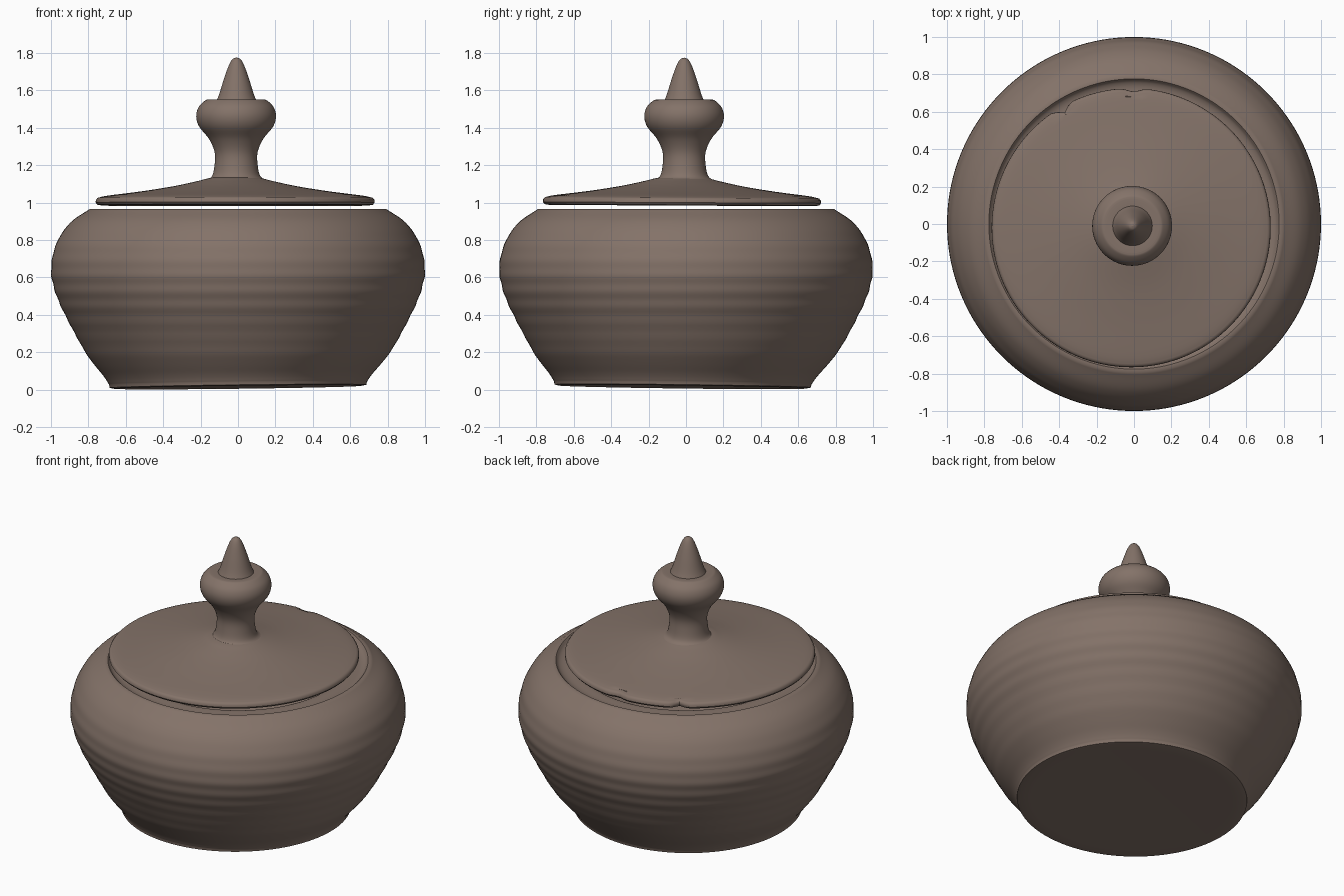
import bpy
import math
from mathutils import Vector

if "Cube" in bpy.data.objects:
    bpy.data.objects.remove(bpy.data.objects["Cube"], do_unlink=True)

SEGMENTS = 144

# Single fired-clay colour
clay = bpy.data.materials.new("brown clay")
clay.use_nodes = True
colour = (0.23, 0.17, 0.14, 1)
clay.diffuse_color = colour
shader = clay.node_tree.nodes["Principled BSDF"]
shader.inputs["Base Color"].default_value = colour
shader.inputs["Roughness"].default_value = 0.8


def smooth_curve(points, steps=5):
    """Catmull-Rom curve through (radius, height) points."""
    pts = [Vector(p) for p in points]
    pts = [pts[0] * 2 - pts[1]] + pts + [pts[-1] * 2 - pts[-2]]
    out = []
    for a, b, c, d in zip(pts, pts[1:], pts[2:], pts[3:]):
        for i in range(steps):
            t = i / steps
            out.append((b * 2 + (c - a) * t + (a * 2 - b * 5 + c * 4 - d) * t ** 2
                        + (b * 3 - a - c * 3 + d) * t ** 3) / 2)
    return out + [pts[-2]]


def lathe(name, profile, centre=(0, 0), warp=None):
    """Turn a profile that starts and ends on the axis into a closed solid."""
    ring = profile[1:-1]
    verts = []
    for r, z in ring:
        for s in range(SEGMENTS):
            a = math.tau * s / SEGMENTS
            p = Vector((r * math.cos(a), r * math.sin(a), z))
            verts.append(warp(p) if warp else p)
    faces = []
    for k in range(len(ring) - 1):
        for s in range(SEGMENTS):
            n = (s + 1) % SEGMENTS
            lo, hi = k * SEGMENTS, (k + 1) * SEGMENTS
            faces.append((lo + s, lo + n, hi + n, hi + s))
    # Pole fans at both ends
    last = (len(ring) - 1) * SEGMENTS
    start, end = len(verts), len(verts) + 1
    verts += [Vector((0, 0, profile[0][1])), Vector((0, 0, profile[-1][1]))]
    for s in range(SEGMENTS):
        n = (s + 1) % SEGMENTS
        faces.append((start, n, s))
        faces.append((end, last + s, last + n))
    mesh = bpy.data.meshes.new(name)
    mesh.from_pydata(verts, [], faces)
    mesh.materials.append(clay)
    obj = bpy.data.objects.new(name, mesh)
    obj.location = (centre[0], centre[1], 0)
    bpy.context.collection.objects.link(obj)
    bpy.ops.object.select_all(action='DESELECT')
    obj.select_set(True)
    bpy.context.view_layer.objects.active = obj
    bpy.ops.object.shade_smooth_by_angle(angle=math.radians(40))
    return obj


# Pot: foot, bulging wall with faint throwing rings, lid seat and hollow inside
foot = [(0, 0.016), (0.6, 0.015), (0.66, 0.014), (0.685, 0.019)]
wall = smooth_curve([(0.69, 0.035), (0.72, 0.08), (0.815, 0.2), (0.925, 0.4),
                     (0.98, 0.53), (1.0, 0.65), (0.972, 0.78), (0.9, 0.89),
                     (0.795, 0.965)], 10)
wall = [(r + 0.002 * math.sin(z * 75) * math.sin(math.pi * z) ** 2 - 0.002, z)
        for r, z in wall]
inside = smooth_curve([(0.775, 0.965), (0.755, 0.945), (0.72, 0.935),
                       (0.65, 0.935), (0.64, 0.915), (0.72, 0.85),
                       (0.88, 0.65), (0.8, 0.4), (0.6, 0.12), (0, 0.08)])


def tilt_foot(p):
    fade = max(0, 1 - p.z / 0.25)
    p.z += 0.013 * (p.x - p.y) * fade
    p.y -= 0.02 * fade
    return p


lathe("pot_body", foot + wall + inside, warp=tilt_foot)

# Lid: thin flared disc with two small chips at the back edge
lid_top = smooth_curve([(0.735, 1.025), (0.68, 1.037), (0.5, 1.06), (0.33, 1.087),
                        (0.2, 1.115), (0.13, 1.132), (0, 1.15)])
lid_under = [(0, 0.99), (0.6, 0.985), (0.71, 0.984), (0.735, 0.988),
             (0.745, 1.0), (0.744, 1.014)]


def chip_edge(p):
    radius = math.hypot(p.x, p.y)
    if radius > 0.7:
        angle = math.degrees(math.atan2(p.y, p.x))
        for middle, width, depth in ((120, 4, 0.035), (89, 5, 0.02)):
            bite = depth * max(0, 1 - abs(angle - middle) / width)
            p.x *= 1 - bite / radius
            p.y *= 1 - bite / radius
    p.z -= 0.005 * p.y
    return p


lathe("lid", lid_under + lid_top, (-0.015, -0.02), chip_edge)

# Handle: waisted stem, rounded knob and flat collar
stem = smooth_curve([(0.17, 1.115), (0.13, 1.14), (0.115, 1.2), (0.115, 1.27),
                     (0.145, 1.34), (0.197, 1.405), (0.213, 1.46), (0.2, 1.51),
                     (0.165, 1.545), (0.145, 1.551)])
lathe("lid_knob", [(0, 1.1)] + stem + [(0.1, 1.545), (0, 1.545)], (-0.01, -0.01))

# Pointed finial
tip = smooth_curve([(0.108, 1.54), (0.092, 1.58), (0.067, 1.66), (0.042, 1.73),
                    (0.022, 1.765), (0, 1.775)])
lathe("lid_finial", [(0, 1.53)] + tip, (-0.008, -0.01))
